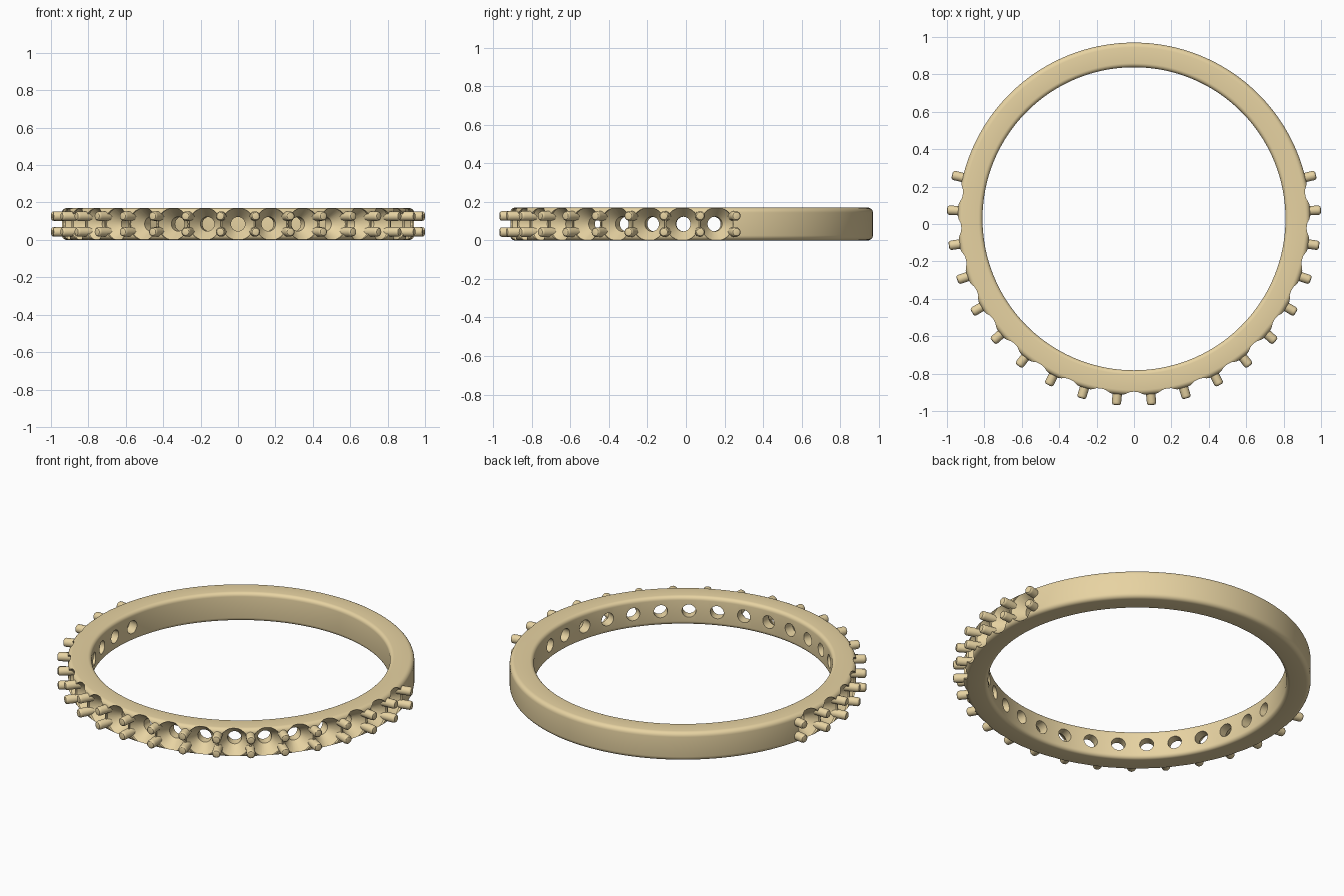
import bpy, bmesh, math
from mathutils import Matrix, Vector

if "Cube" in bpy.data.objects:
    bpy.data.objects.remove(bpy.data.objects["Cube"])

CY, RI, RO, H = 0.028, 0.81, 0.942, 0.17     # ring centre, radii, height
STEP = math.radians(10.9)                    # stone spacing
STONES = 19

gold = bpy.data.materials.new("gold")
gold.diffuse_color = (0.80, 0.65, 0.36, 1)
gold.use_nodes = True
gold.node_tree.nodes["Principled BSDF"].inputs["Base Color"].default_value = gold.diffuse_color


def make_object(name, bm):
    bmesh.ops.recalc_face_normals(bm, faces=bm.faces)
    me = bpy.data.meshes.new(name)
    bm.to_mesh(me)
    bm.free()
    ob = bpy.data.objects.new(name, me)
    bpy.context.collection.objects.link(ob)
    me.materials.append(gold)
    return ob


def lathe(bm, loop, n, mat, closed):
    """Revolve (radius, height) points about local z; cap the ends if open."""
    rings = [[bm.verts.new(mat @ Vector((r * math.cos(2 * math.pi * k / n),
                                         r * math.sin(2 * math.pi * k / n), h)))
              for k in range(n)] for r, h in loop]
    pairs = list(zip(rings, rings[1:]))
    if closed:
        pairs.append((rings[-1], rings[0]))
    else:
        bm.faces.new(rings[0][::-1])
        bm.faces.new(rings[-1])
    for a, b in pairs:
        for k in range(n):
            j = (k + 1) % n
            bm.faces.new((a[k], a[j], b[j], b[k]))


def radial(angle, z):
    """Local z points outward from the ring, angle measured from the front."""
    return (Matrix.Translation((0, CY, z)) @ Matrix.Rotation(angle, 4, 'Z')
            @ Matrix.Rotation(math.pi / 2, 4, 'X'))


# band: rounded rectangle section revolved
profile = []
for cx, cz, r, start in ((RO, H, 0.026, 0), (RI, H, 0.022, 90),
                         (RI, 0, 0.022, 180), (RO, 0, 0.026, 270)):
    ox = cx - r if cx == RO else cx + r
    oz = cz - r if cz == H else cz + r
    for i in range(6):
        a = math.radians(start + 18 * i)
        profile.append((ox + r * math.cos(a), oz + r * math.sin(a)))
bm = bmesh.new()
lathe(bm, profile, 240, Matrix.Translation((0, CY, 0)), True)
band = make_object("band", bm)

# stone seats: through hole widening to a cone
bm = bmesh.new()
seat = [(0.038, 0.75), (0.038, 0.865), (0.086, 0.928), (0.087, 0.99)]
for i in range(STONES):
    lathe(bm, seat, 40, radial((i - (STONES - 1) / 2) * STEP, H / 2), False)
cutter = make_object("seat_cutter", bm)
cutter.hide_render = True

mod = band.modifiers.new("seats", 'BOOLEAN')
mod.operation = 'DIFFERENCE'
mod.solver = 'EXACT'
mod.object = cutter
bpy.context.view_layer.objects.active = band
bpy.ops.object.modifier_apply(modifier=mod.name)
bpy.data.objects.remove(cutter)

# prongs: pairs of pegs between the seats
bm = bmesh.new()
peg = [(0.025, 0.86), (0.025, 0.985), (0.0235, 0.993), (0.019, 0.998), (0.012, 1.0)]
for i in range(STONES + 1):
    for z in (0.043, 0.127):
        lathe(bm, peg, 20, radial((i - STONES / 2) * STEP, z), False)
prongs = make_object("prongs", bm)

for ob in (band, prongs):
    bpy.ops.object.select_all(action='DESELECT')
    ob.select_set(True)
    bpy.context.view_layer.objects.active = ob
    bpy.ops.object.shade_smooth_by_angle(angle=math.radians(32))
